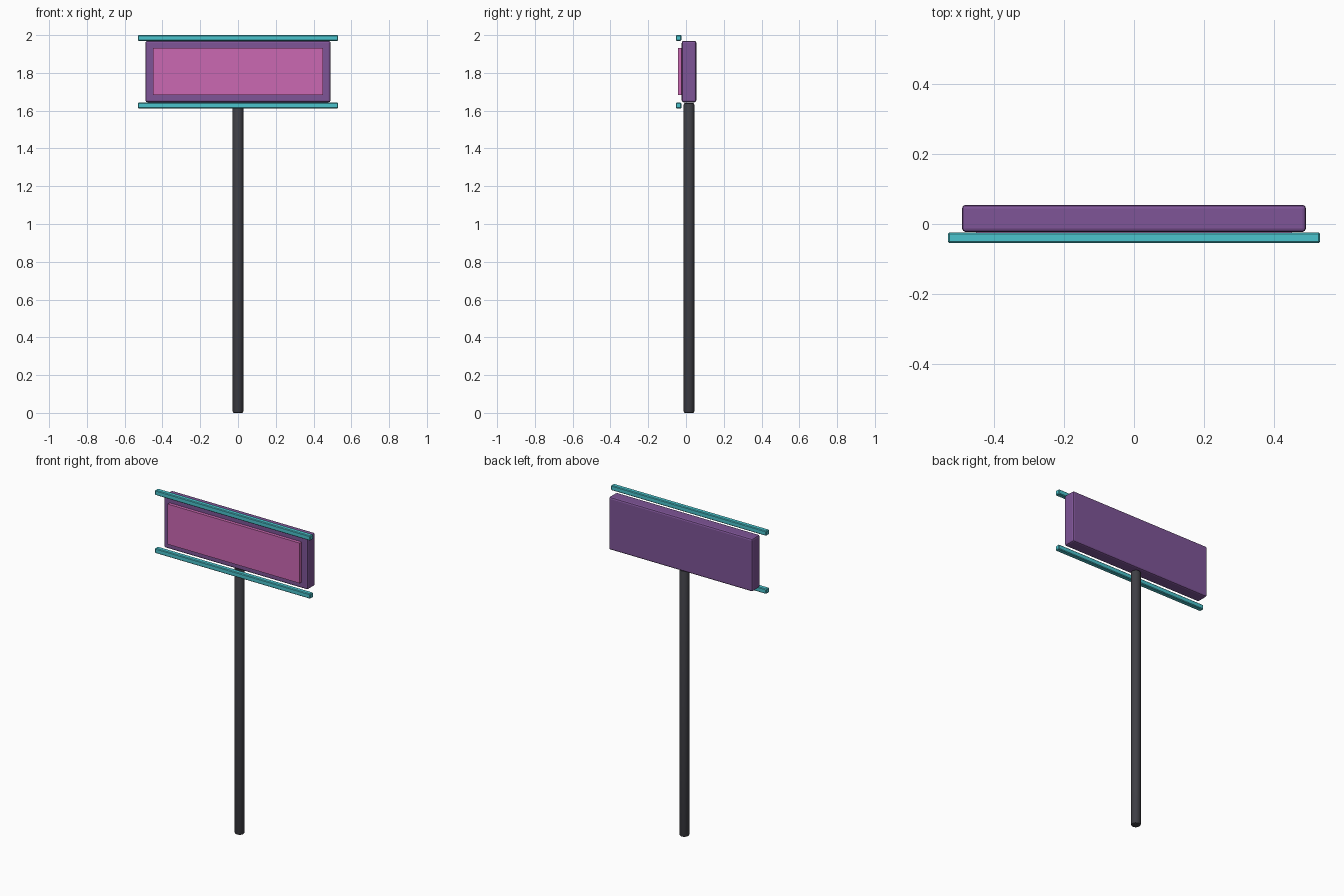
import bpy
import bmesh
from mathutils import Matrix

if "Cube" in bpy.data.objects:
    bpy.data.objects.remove(bpy.data.objects["Cube"], do_unlink=True)


def material(name, rgb):
    mat = bpy.data.materials.new(name)
    mat.use_nodes = True
    color = (*rgb, 1.0)
    mat.diffuse_color = color
    mat.node_tree.nodes["Principled BSDF"].inputs["Base Color"].default_value = color
    return mat


purple = material("purple", (0.21, 0.09, 0.31))
pink = material("pink", (0.60, 0.14, 0.45))
teal = material("teal", (0.07, 0.55, 0.61))
charcoal = material("charcoal", (0.05, 0.05, 0.06))


def finish(bm, name, location, mat, bevel, segments=1):
    mesh = bpy.data.meshes.new(name)
    bm.to_mesh(mesh)
    bm.free()
    mesh.materials.append(mat)
    obj = bpy.data.objects.new(name, mesh)
    obj.location = location
    bpy.context.collection.objects.link(obj)
    if bevel:
        mod = obj.modifiers.new("edge bevel", "BEVEL")
        mod.width = bevel
        mod.segments = segments
        mod.limit_method = "ANGLE"
        mod.angle_limit = 0.8
    return obj


def box(name, size, location, mat, bevel=0.0, segments=1):
    bm = bmesh.new()
    bmesh.ops.create_cube(bm, size=1, matrix=Matrix.Diagonal((*size, 1)))
    return finish(bm, name, location, mat, bevel, segments)


PANEL_Y = 0.016
POLE_HEIGHT = 1.64

# Round post with softened ends
bm = bmesh.new()
bmesh.ops.create_cone(bm, cap_ends=True, segments=16, radius1=0.028,
                      radius2=0.028, depth=POLE_HEIGHT)
post = finish(bm, "post", (0, PANEL_Y, POLE_HEIGHT / 2), charcoal, 0.007, 2)
for poly in post.data.polygons:
    poly.use_smooth = len(poly.vertices) == 4

# Sign box and its raised face
box("sign_box", (0.98, 0.077, 0.325), (0, PANEL_Y, 1.807), purple, 0.01, 2)
box("sign_face", (0.90, 0.02, 0.248), (0, -0.032, 1.807), pink)

# Light tubes along the top and bottom
for name, z in (("top_tube", 1.985), ("bottom_tube", 1.627)):
    box(name, (1.06, 0.03, 0.03), (0, -0.039, z), teal, 0.004)
